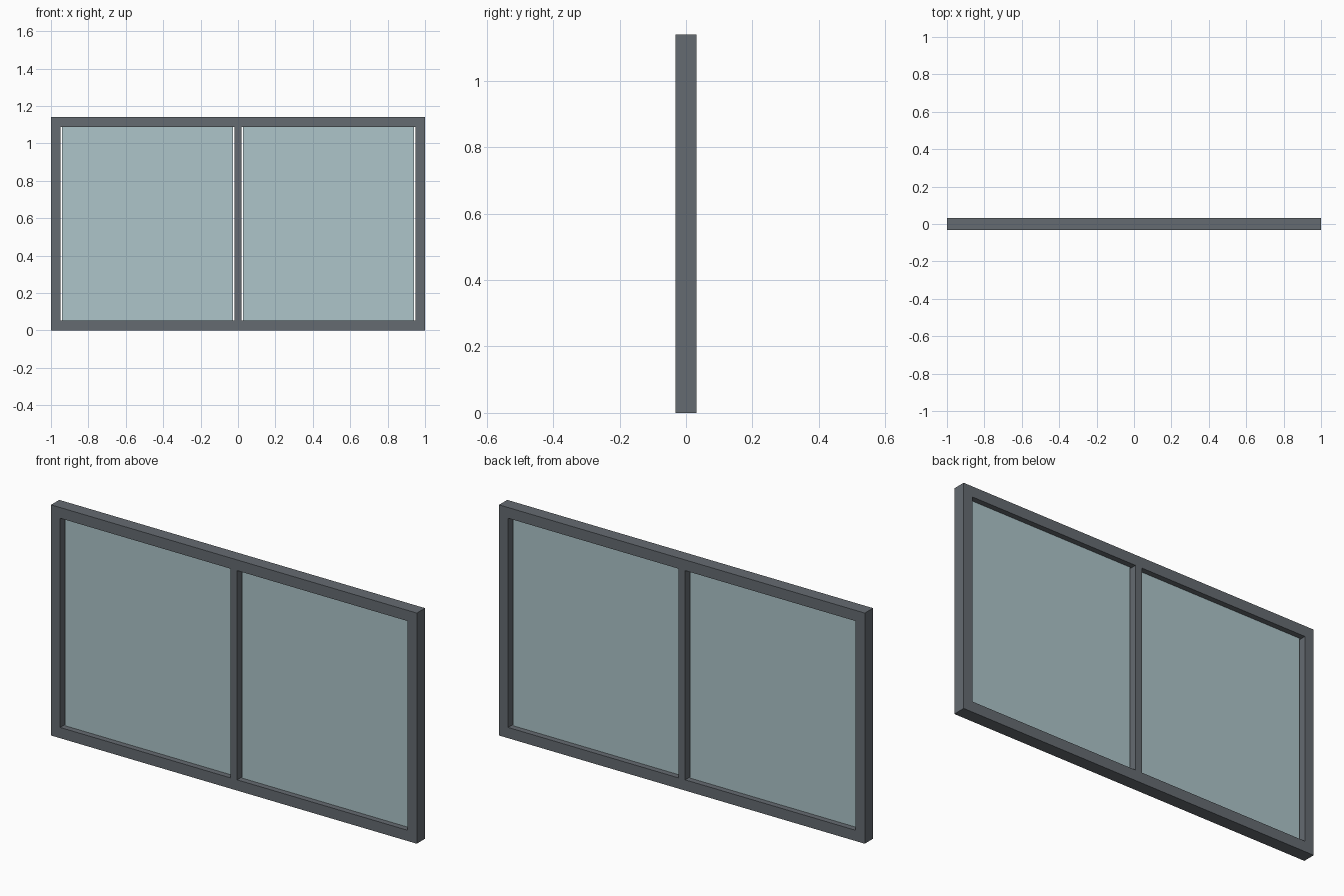
import bpy
import bmesh
from mathutils import Matrix, Vector

WIDTH, HEIGHT, DEPTH = 2.0, 1.14, 0.064
SIDE, RAIL, MULLION = 0.05, 0.053, 0.036
GAP, GLASS_DEPTH = 0.008, 0.008

cube = bpy.data.objects.get("Cube")
if cube:
    bpy.data.objects.remove(cube, do_unlink=True)


def material(name, colour):
    mat = bpy.data.materials.new(name)
    mat.use_nodes = True
    mat.diffuse_color = colour
    mat.node_tree.nodes["Principled BSDF"].inputs["Base Color"].default_value = colour
    return mat


def box(name, x0, x1, z0, z1, depth, mat):
    mesh = bpy.data.meshes.new(name)
    bm = bmesh.new()
    place = Matrix.Translation(Vector(((x0 + x1) / 2, 0, (z0 + z1) / 2)))
    size = Matrix.Diagonal((x1 - x0, depth, z1 - z0, 1))
    bmesh.ops.create_cube(bm, size=1, matrix=place @ size)
    bm.to_mesh(mesh)
    bm.free()
    mesh.materials.append(mat)
    obj = bpy.data.objects.new(name, mesh)
    bpy.context.collection.objects.link(obj)
    return obj


frame_grey = material("frame grey", (0.13, 0.147, 0.165, 1))
glass_blue = material("glass blue", (0.42, 0.56, 0.59, 1))
half = WIDTH / 2

# Top and bottom rails
box("bottom_rail", -half, half, 0, RAIL, DEPTH, frame_grey)
box("top_rail", -half, half, HEIGHT - RAIL, HEIGHT, DEPTH, frame_grey)

# Central upright
box("mullion", -MULLION / 2, MULLION / 2, RAIL, HEIGHT - RAIL, DEPTH, frame_grey)

# Side posts and panes, with a narrow slit beside each pane
for label, s in (("left", 1), ("right", -1)):
    inner = half - SIDE
    a, b = sorted((s * inner, s * half))
    box(label + "_post", a, b, RAIL, HEIGHT - RAIL, DEPTH, frame_grey)
    a, b = sorted((s * (MULLION / 2 + GAP), s * (inner - GAP)))
    box(label + "_pane", a, b, RAIL, HEIGHT - RAIL, GLASS_DEPTH, glass_blue)
